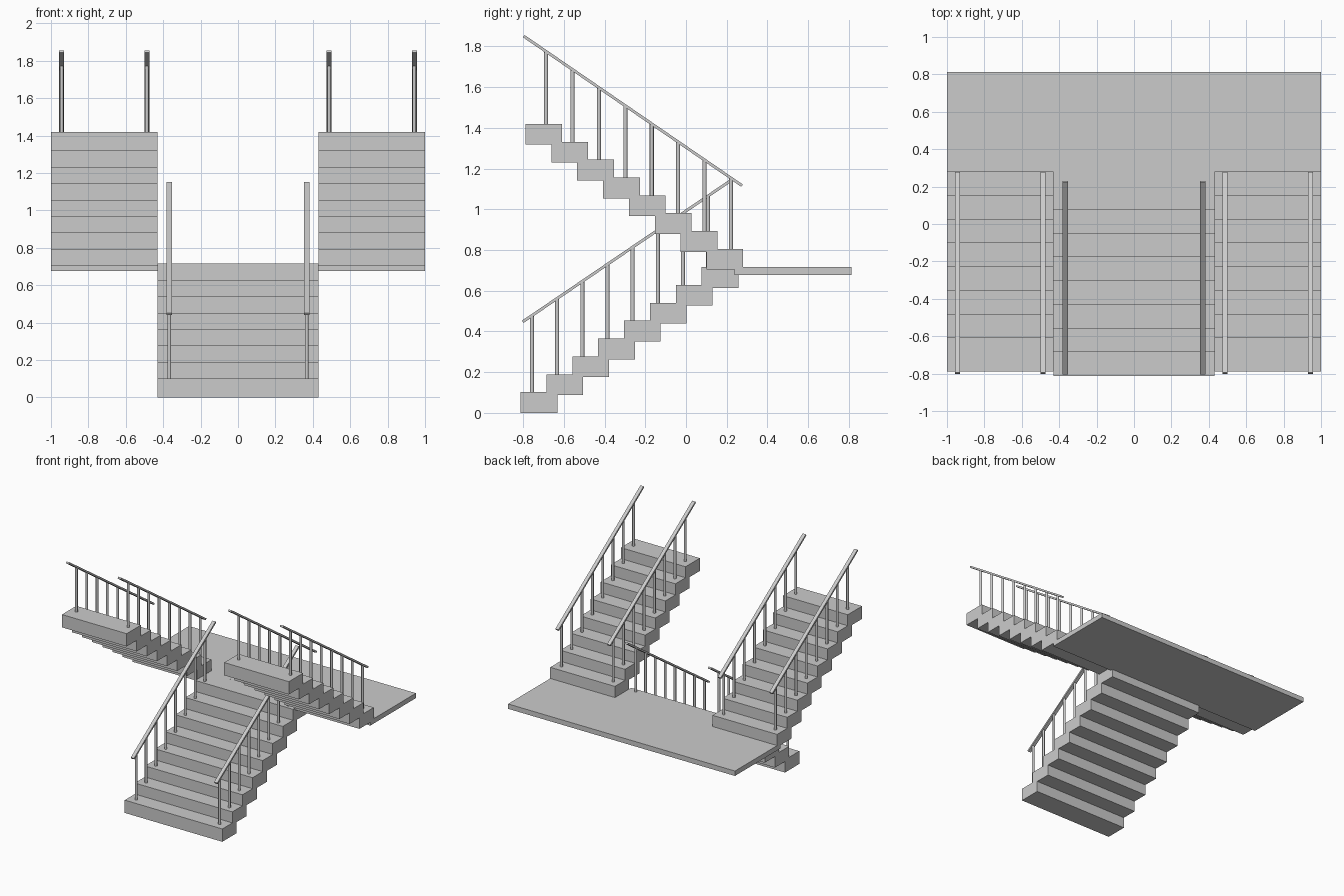
import bpy, bmesh, math
from mathutils import Matrix, Vector

if "Cube" in bpy.data.objects:
    bpy.data.objects.remove(bpy.data.objects["Cube"])

STEPS, RUN, RISE, DEPTH, HEIGHT = 8, 0.127, 0.0877, 0.18, 0.102


def finish(bm, name):
    bmesh.ops.recalc_face_normals(bm, faces=bm.faces)
    me = bpy.data.meshes.new(name)
    bm.to_mesh(me)
    bm.free()
    ob = bpy.data.objects.new(name, me)
    bpy.context.collection.objects.link(ob)
    return ob


def box(name, size, centre, rot=0.0):
    bm = bmesh.new()
    m = (Matrix.Translation(centre) @ Matrix.Rotation(rot, 4, 'X')
         @ Matrix.Diagonal((*size, 1)))
    bmesh.ops.create_cube(bm, size=1, matrix=m)
    return finish(bm, name)


def flight(name, x0, x1, y0, z0, d):
    """Sawtooth stair profile extruded across x; d is the climbing direction in y."""
    pts = [(0, 0)]
    for i in range(STEPS):
        if i:
            pts.append((i * RUN, (i - 1) * RISE + HEIGHT))
        pts.append((i * RUN, i * RISE + HEIGHT))
    end = (STEPS - 1) * RUN + DEPTH
    pts += [(end, (STEPS - 1) * RISE + HEIGHT), (end, (STEPS - 1) * RISE)]
    for i in range(STEPS - 1, 0, -1):
        y = (i - 1) * RUN + DEPTH
        pts += [(y, i * RISE), (y, (i - 1) * RISE)]
    bm = bmesh.new()
    f = bm.faces.new([bm.verts.new((x0, y0 + d * y, z0 + z)) for y, z in pts])
    ext = bmesh.ops.extrude_face_region(bm, geom=[f])['geom']
    bmesh.ops.translate(bm, vec=(x1 - x0, 0, 0),
                        verts=[v for v in ext if isinstance(v, bmesh.types.BMVert)])
    return finish(bm, name)


def railing(name, x, a, b, post_y, post_step, z_first):
    """Sloping handrail from a to b (y, z) with one round post per step."""
    (ya, za), (yb, zb) = a, b
    slope = (zb - za) / (yb - ya)
    box(name + "_handrail", (0.028, math.hypot(yb - ya, zb - za), 0.014),
        Vector((x, (ya + yb) / 2, (za + zb) / 2)), math.atan(slope))
    bm = bmesh.new()
    for i in range(STEPS):
        y = post_y + i * post_step
        lo, hi = z_first + i * RISE, za + slope * (y - ya)
        bmesh.ops.create_cone(bm, cap_ends=True, segments=12, radius1=0.01, radius2=0.01,
                              depth=hi - lo,
                              matrix=Matrix.Translation((x, y, (lo + hi) / 2)))
    ob = finish(bm, name + "_posts")
    for p in ob.data.polygons:
        p.use_smooth = len(p.vertices) == 4


# Landing slab
box("landing", (2.0, 0.574, 0.039), Vector((0, 0.525, 0.6965)))

# Lower central flight
flight("lower_flight", -0.43, 0.43, -0.812, 0.0, 1)

# Upper side flights and all railings, mirrored left and right
for side, s in (("left", -1), ("right", 1)):
    flight(side + "_upper_flight", s * 0.43, s * 1.0, 0.281, 0.703, -1)
    railing(side + "_lower", s * 0.367, (-0.802, 0.447), (0.226, 1.145),
            -0.756, 0.1235, HEIGHT)
    for pos, x in (("inner", 0.487), ("outer", 0.943)):
        railing(f"{side}_upper_{pos}", s * x, (-0.797, 1.85), (0.275, 1.116),
                0.221, -0.1297, 0.703 + HEIGHT)
